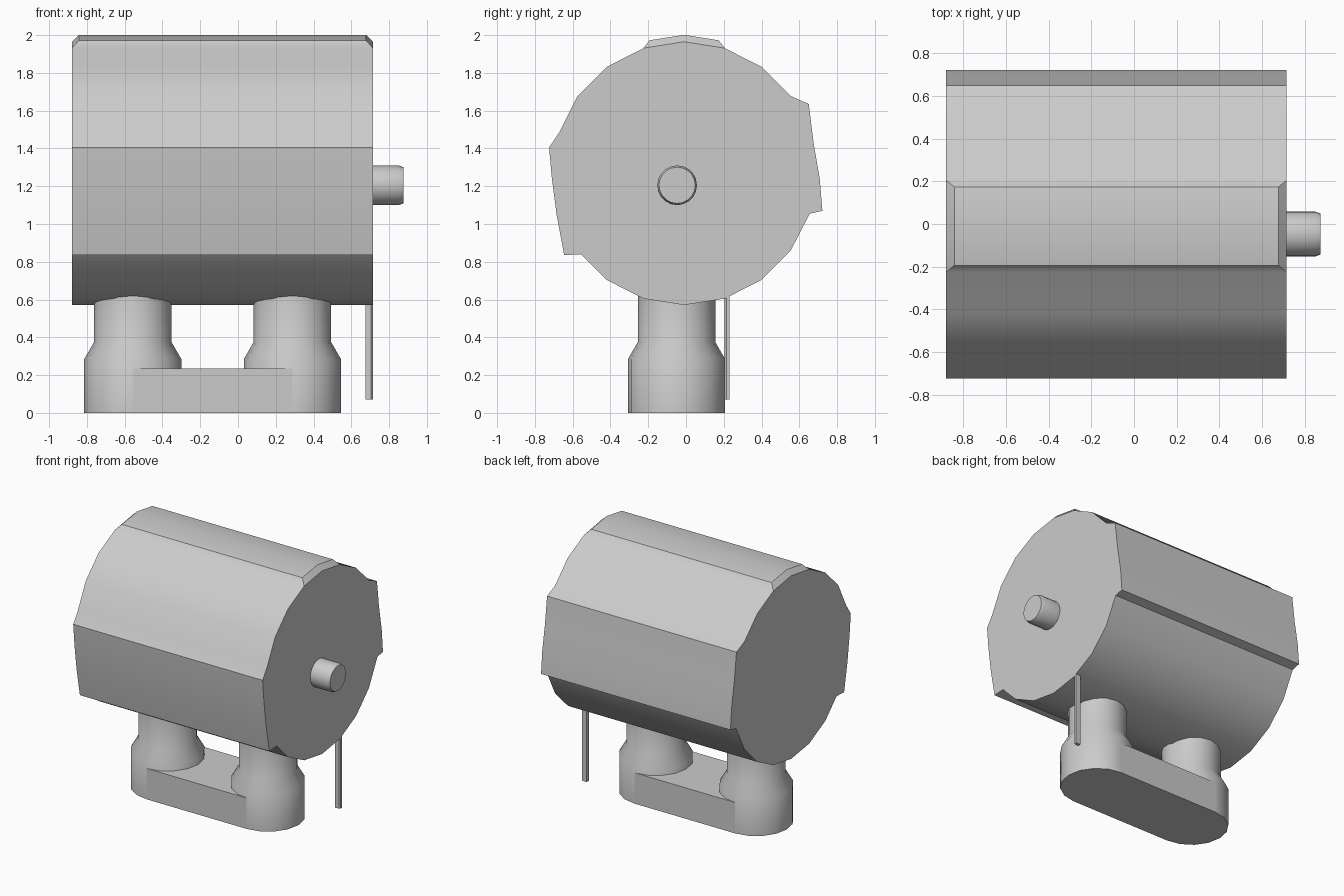
import bpy, bmesh
from math import sin, cos, pi, radians
from mathutils import Matrix, Vector

if "Cube" in bpy.data.objects:
    bpy.data.objects.remove(bpy.data.objects["Cube"])


def finish(name, bm, smooth=True):
    bmesh.ops.recalc_face_normals(bm, faces=bm.faces)
    me = bpy.data.meshes.new(name)
    bm.to_mesh(me)
    bm.free()
    ob = bpy.data.objects.new(name, me)
    bpy.context.collection.objects.link(ob)
    if smooth:
        bpy.ops.object.select_all(action='DESELECT')
        ob.select_set(True)
        bpy.context.view_layer.objects.active = ob
        bpy.ops.object.shade_smooth_by_angle(angle=radians(30))
    return ob


def prism(points, depth):
    """Extrude a closed 3D outline along a vector."""
    bm = bmesh.new()
    face = bm.faces.new([bm.verts.new(p) for p in points])
    new = bmesh.ops.extrude_face_region(bm, geom=[face], use_keep_orig=True)["geom"]
    bmesh.ops.translate(bm, vec=depth, verts=[v for v in new if isinstance(v, bmesh.types.BMVert)])
    bmesh.ops.recalc_face_normals(bm, faces=bm.faces)
    return bm


def lathe(name, profile, sides, matrix):
    """Stack of (radius, height) rings, capped at both ends."""
    bm = bmesh.new()
    rings = [[bm.verts.new((r * cos(2 * pi * i / sides), r * sin(2 * pi * i / sides), z))
              for i in range(sides)] for r, z in profile]
    for a, b in zip(rings, rings[1:]):
        for i in range(sides):
            j = (i + 1) % sides
            bm.faces.new((a[i], a[j], b[j], b[i]))
    bm.faces.new(rings[0])
    bm.faces.new(rings[-1])
    bm.transform(matrix)
    return finish(name, bm)


# Drum: 20-sided section with two raised side plates in its outline
def arc(first, last):
    return [(-0.01 + 0.697 * sin(radians(18 * i)), 1.268 + 0.697 * cos(radians(18 * i)))
            for i in range(first, last + 1)]


right_plate = [(0.65, 1.635), (0.675, 1.43), (0.708, 1.24), (0.722, 1.07), (0.655, 1.055)]
left_plate = [(-0.555, 0.84), (-0.645, 0.835), (-0.685, 1.05), (-0.71, 1.24),
              (-0.725, 1.405), (-0.672, 1.483)]
section = arc(0, 3) + right_plate + arc(7, 12) + left_plate + arc(17, 19)
bm = prism([(-0.88, y, z) for y, z in section], (1.595, 0, 0))

# Raised top plate, inset from the two uppermost strips of the drum
top = [f for f in bm.faces if len(f.verts) == 4 and f.calc_center_median().z > 1.93]
bmesh.ops.inset_region(bm, faces=top, thickness=0.038, depth=0.036,
                       use_boundary=True, use_even_offset=True)
finish("drum", bm)

# Shaft on the right end
lathe("shaft", [(0.105, 0), (0.105, 0.14), (0.096, 0.165)], 20,
      Matrix.Translation((0.71, -0.047, 1.205)) @ Matrix.Rotation(pi / 2, 4, 'Y'))

# Two flared pedestals
for side, x in (("left", -0.557), ("right", 0.288)):
    lathe(side + "_pedestal", [(0.257, 0), (0.257, 0.285), (0.205, 0.375), (0.205, 0.68)], 16,
          Matrix.Translation((x, -0.05, 0)))

# Base bar joining the pedestals
finish("base_bar", prism([(-0.557, -0.307, 0), (0.288, -0.307, 0),
                          (0.288, 0.207, 0), (-0.557, 0.207, 0)], (0, 0, 0.235)), False)

# Thin hanging rod at the rear right
finish("hanging_rod", prism([(0.675, 0.205, 0.07), (0.705, 0.205, 0.07), (0.714, 0.214, 0.07),
                             (0.714, 0.23, 0.07), (0.675, 0.23, 0.07)], (0, 0, 0.56)), False)
